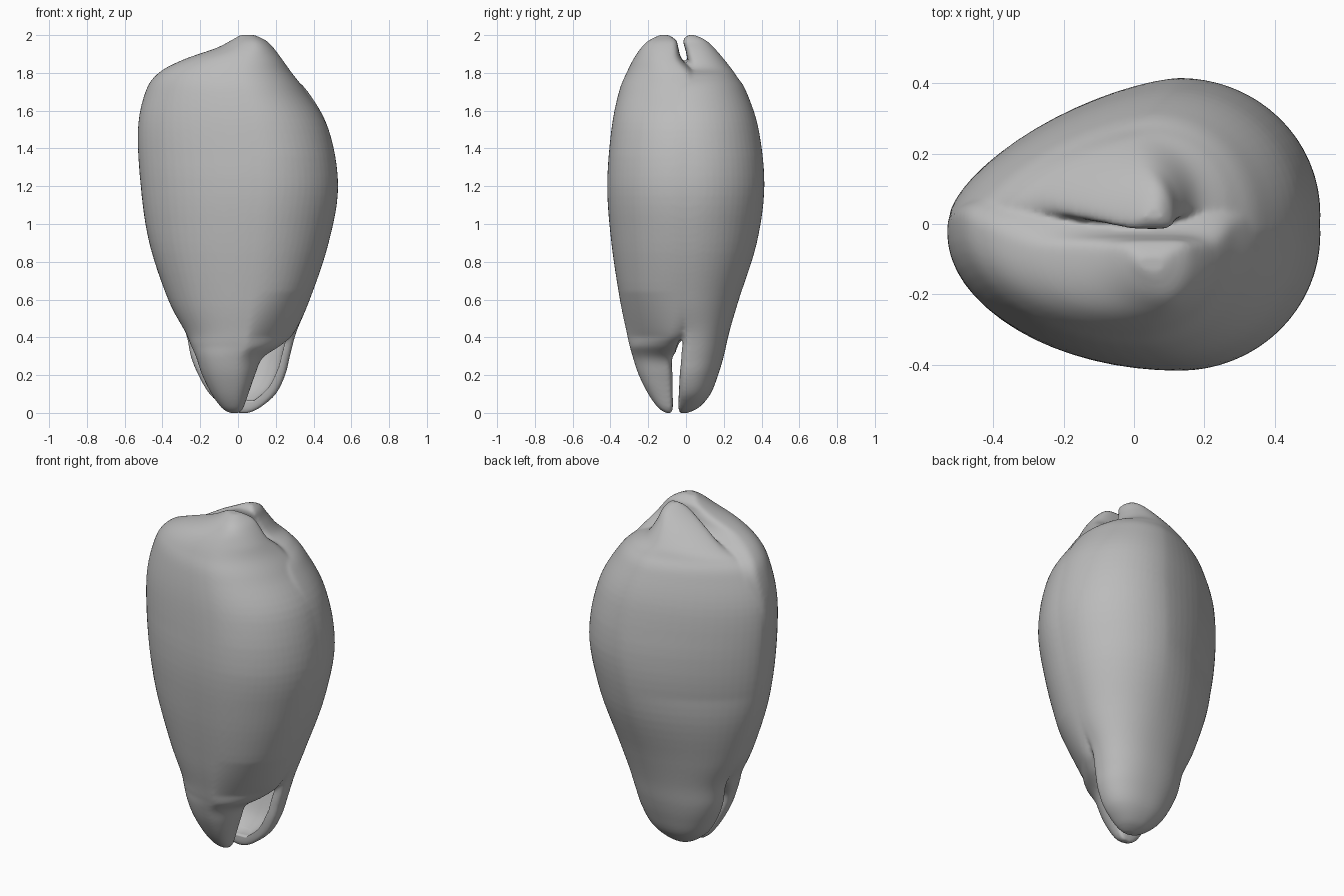
import bpy, bmesh, math

cube = bpy.data.objects.get("Cube")
if cube:
    bpy.data.objects.remove(cube)

SIDES, STEPS = 64, 6

# one plain grey shell colour
grey = bpy.data.materials.new("shell grey")
grey.use_nodes = True
colour = (0.5, 0.5, 0.5, 1)
grey.diffuse_color = colour
grey.node_tree.nodes["Principled BSDF"].inputs["Base Color"].default_value = colour

# lobe rows: height, right edge, left edge, outer y, inner y
FRONT = [
    (0, -.05, .01, -.11, -.075), (.03, -.09, .03, -.15, -.07),
    (.1, -.14, .055, -.2, -.07), (.2, -.19, .09, -.25, -.07),
    (.29, -.22, .13, -.28, -.07), (.36, -.25, .23, -.3, -.03),
    (.43, -.28, .3, -.315, .02), (.6, -.37, .38, -.35, .08),
    (.9, -.47, .48, -.395, .1), (1.2, -.515, .53, -.417, .1),
    (1.5, -.53, .48, -.395, .1), (1.7, -.49, .36, -.355, .1),
    (1.8, -.42, .285, -.315, .05), (1.87, -.29, .235, -.28, -.02),
    (1.93, -.12, .19, -.24, -.04), (1.97, -.04, .15, -.2, -.05),
    (2, .01, .09, -.14, -.09)]
BACK = [
    (0, 0, .06, .01, -.035), (.03, -.07, .12, .07, -.04),
    (.1, -.15, .2, .13, -.04), (.2, -.21, .25, .17, -.04),
    (.3, -.25, .275, .2, -.035), (.43, -.28, .31, .23, -.03),
    (.6, -.37, .38, .28, -.08), (.9, -.47, .48, .375, -.1),
    (1.2, -.515, .53, .415, -.1), (1.5, -.52, .48, .385, -.1),
    (1.7, -.46, .37, .32, -.09), (1.78, -.37, .28, .27, -.03),
    (1.83, -.27, .18, .235, .01), (1.91, -.14, .13, .17, 0),
    (1.97, -.03, .11, .11, -.015), (2, .03, .08, .05, .01)]


def smooth_rows(rows):
    """Catmull-Rom interpolation through the rows."""
    padded = [rows[0]] + rows + [rows[-1]]
    for p, q, r, s in zip(padded, padded[1:], padded[2:], padded[3:]):
        for k in range(STEPS):
            t = k / STEPS
            yield [b + t / 2 * (c - a + t * (2 * a - 5 * b + 4 * c - d
                   + t * (3 * (b - c) + d - a))) for a, b, c, d in zip(p, q, r, s)]
    yield rows[-1]


def front_power(z, c):
    """Full at the tip, furrowed above the opening on the left."""
    furrow = max(0, 1 - abs(z - .4) / .25) if c > 0 else 0
    return 2.2 - .2 * min(1, z) - .8 * furrow


def back_power(z, c):
    """Full at the tip, straighter on the upper right side."""
    return 2.3 - (.8 if c < 0 else .3) * min(1, z)


def ring(bm, row, power_at):
    """Egg-shaped section, flatter on the inner side."""
    z, right, left, outer, inner = row
    cx = min(.13, .01 + .1 * z, right + .63 * (left - right))
    cy = inner + .25 * (outer - inner)
    verts = []
    for i in range(SIDES):
        angle = math.tau * i / SIDES
        c, s = math.cos(angle), math.sin(angle)
        facing_in = s * (outer - inner) < 0
        power = 3.5 if facing_in else power_at(z, c)
        rx = left - cx if c > 0 else cx - right
        ry = abs((inner if facing_in else outer) - cy)
        x = cx + math.copysign(abs(c) ** (2 / power), c) * rx
        y = cy + math.copysign(abs(s) ** (2 / power), s) * ry
        verts.append(bm.verts.new((x, y, z)))
    return verts


def add_lobe(bm, rows, power_at):
    rings = [ring(bm, row, power_at) for row in smooth_rows(rows)]
    for low, high in zip(rings, rings[1:]):
        for i in range(SIDES):
            j = (i + 1) % SIDES
            bm.faces.new((low[i], low[j], high[j], high[i]))
    bm.faces.new(rings[0])
    bm.faces.new(rings[-1])


def build(name, lobes):
    bm = bmesh.new()
    for rows, power_at in lobes:
        add_lobe(bm, rows, power_at)
    bmesh.ops.recalc_face_normals(bm, faces=bm.faces)
    mesh = bpy.data.meshes.new(name)
    bm.to_mesh(mesh)
    bm.free()
    mesh.materials.append(grey)
    obj = bpy.data.objects.new(name, mesh)
    bpy.context.collection.objects.link(obj)
    return obj


def hollow(rows, wall=.035):
    """Rows of the scoop inside a lobe's lower end."""
    return [(z + wall, right + wall, left - wall,
             outer - math.copysign(wall, outer), -.055)
            for z, right, left, outer, inner in rows[1:7]]


# the two lobes part at both ends and merge in the middle
shell = build("shell_body", [(FRONT, front_power), (BACK, back_power)])
remesh = shell.modifiers.new("fuse", 'REMESH')
remesh.mode = 'VOXEL'
remesh.voxel_size = .01
remesh.use_smooth_shade = True

# scoop out the lower ends behind the opening
for name, rows, power_at in (("front_scoop", FRONT, front_power),
                             ("back_scoop", BACK, back_power)):
    cutter = build(name, [(hollow(rows), power_at)])
    cutter.data.shade_smooth()
    cutter.hide_render = True
    cutter.hide_viewport = True
    cut = shell.modifiers.new(name, 'BOOLEAN')
    cut.operation = 'DIFFERENCE'
    cut.object = cutter

# soften the creases
soften = shell.modifiers.new("soften", 'SMOOTH')
soften.factor = .5
soften.iterations = 6
